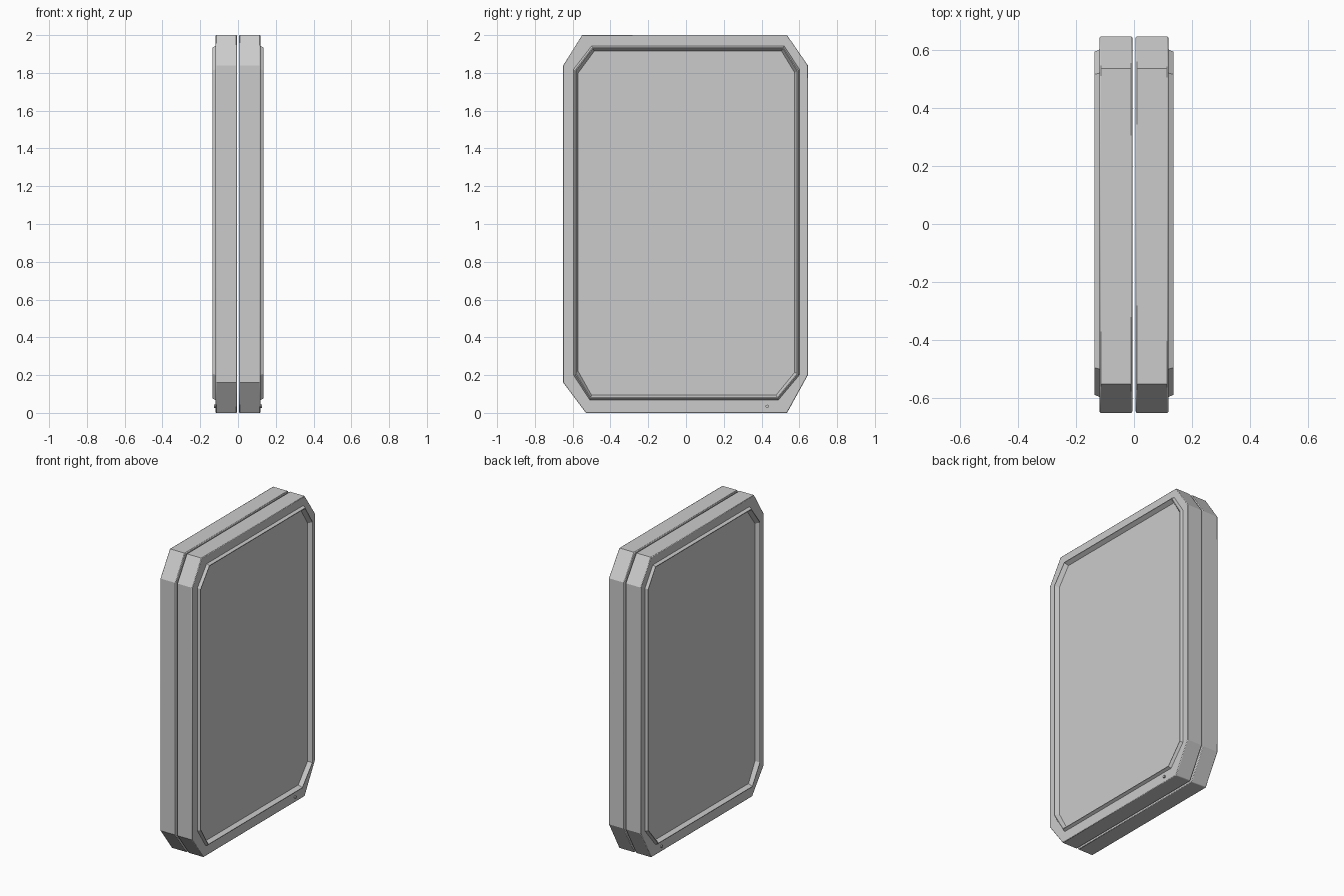
import bpy, bmesh
from math import radians

old = bpy.data.objects.get("Cube")
if old:
    bpy.data.objects.remove(old, do_unlink=True)

grey = bpy.data.materials.new("plain grey")
grey.use_nodes = True
GREY = (0.6, 0.6, 0.6, 1)
grey.diffuse_color = GREY
grey.node_tree.nodes["Principled BSDF"].inputs["Base Color"].default_value = GREY

# Slightly uneven clipped-corner outlines, as (y, z)
EDGE = [(-0.53, 0.0), (0.535, 0.0), (0.645, 0.2), (0.645, 1.84),
        (0.535, 2.0), (-0.55, 2.0), (-0.65, 1.84), (-0.65, 0.16)]
FOOT = [(-0.51, 0.067), (0.49, 0.067), (0.602, 0.2), (0.602, 1.82),
        (0.52, 1.945), (-0.5, 1.945), (-0.597, 1.82), (-0.597, 0.2)]
PANEL = [(-0.5, 0.095), (0.477, 0.095), (0.575, 0.215), (0.575, 1.8),
         (0.505, 1.915), (-0.485, 1.915), (-0.57, 1.8), (-0.57, 0.22)]


def between(a, b, t):
    return [(p[0] + (q[0] - p[0]) * t, p[1] + (q[1] - p[1]) * t)
            for p, q in zip(a, b)]


def loft(name, rings, side, closed=False, bevel=0):
    """Join (x, outline) rings; cap the ends, or close the section on itself."""
    bm = bmesh.new()
    loops = [[bm.verts.new((side * x, y, z)) for y, z in pts] for x, pts in rings]
    pairs = list(zip(loops, loops[1:]))
    if closed:
        pairs.append((loops[-1], loops[0]))
    else:
        bm.faces.new(loops[0])
        bm.faces.new(loops[-1])
    for a, b in pairs:
        for i in range(len(a)):
            j = (i + 1) % len(a)
            bm.faces.new((a[i], a[j], b[j], b[i]))
    bmesh.ops.recalc_face_normals(bm, faces=bm.faces)
    mesh = bpy.data.meshes.new(name)
    bm.to_mesh(mesh)
    bm.free()
    mesh.materials.append(grey)
    obj = bpy.data.objects.new(name, mesh)
    bpy.context.collection.objects.link(obj)
    if bevel:
        mod = obj.modifiers.new("soft edges", "BEVEL")
        mod.width = bevel
        mod.segments = 2
        mod.limit_method = "ANGLE"
        mod.angle_limit = radians(60)
    return obj


CREST_OUT = between(FOOT, PANEL, 0.35)
CREST_IN = between(FOOT, PANEL, 0.5)
SEAT = between(FOOT, PANEL, 0.6)

for side, label in ((1, "left"), (-1, "right")):
    # Casing half with a shallow pocket
    casing = loft(f"{label}_casing", [(0.006, EDGE), (0.118, EDGE),
                  (0.118, SEAT), (0.105, SEAT)], side, bevel=0.004)
    # Raised rim around the panel
    loft(f"{label}_rim", [(0.115, FOOT), (0.136, CREST_OUT), (0.136, CREST_IN),
                          (0.109, PANEL), (0.104, SEAT)], side, closed=True)
    # Flat panel inside the rim
    loft(f"{label}_panel", [(0.104, SEAT), (0.11, SEAT)], side)
    # Small stud on the lower margin
    bpy.ops.mesh.primitive_cylinder_add(
        vertices=8, radius=0.009, depth=0.02,
        location=(side * 0.117, 0.43, 0.035), rotation=(0, radians(90), 0))
    stud = bpy.context.object
    stud.name = f"{label}_stud"
    stud.data.materials.append(grey)
    # Smooth only the softened casing edges
    bpy.ops.object.select_all(action="DESELECT")
    casing.select_set(True)
    bpy.context.view_layer.objects.active = casing
    bpy.ops.object.shade_smooth_by_angle(angle=radians(25))
